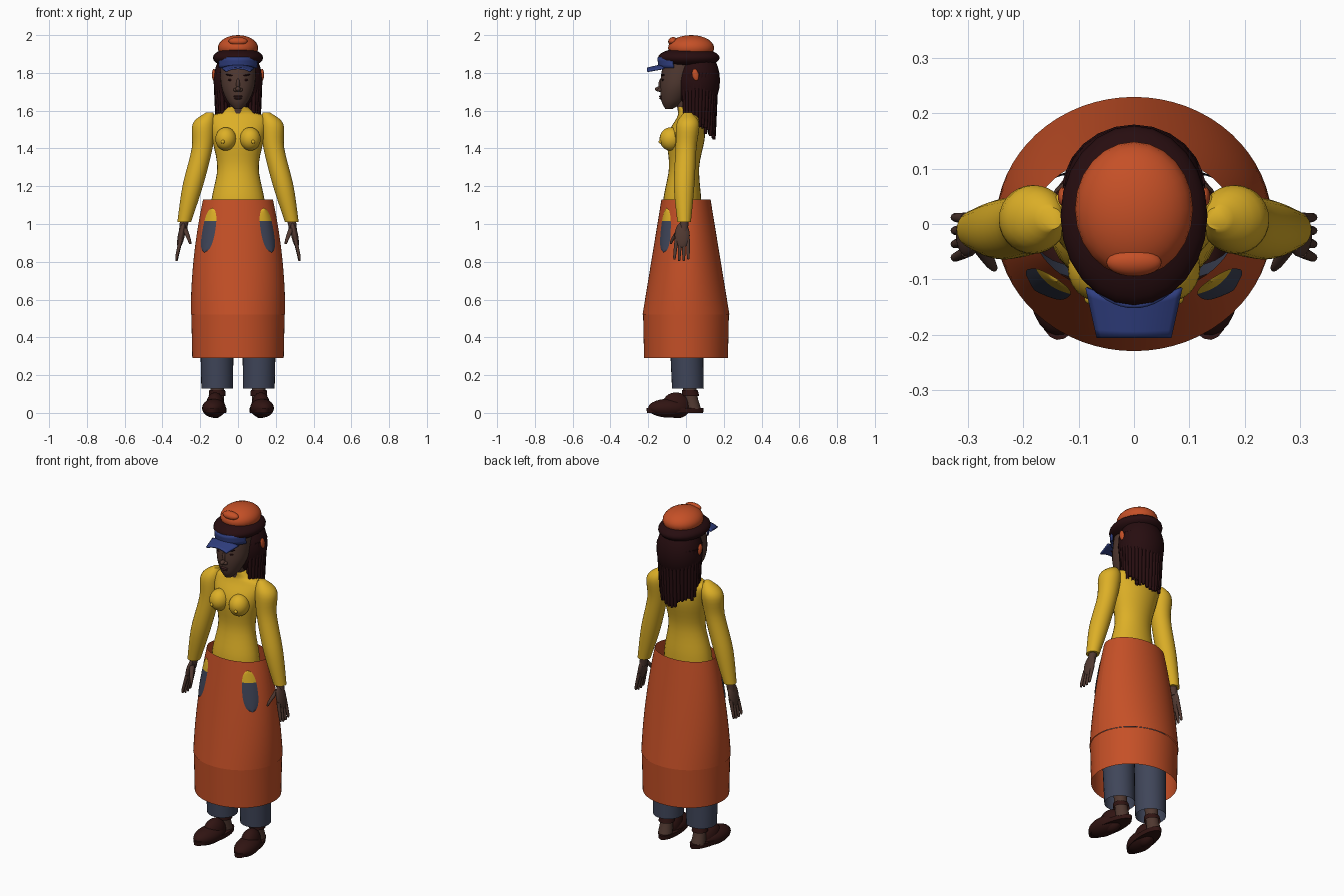
import bpy, math, random
from math import sin, cos, pi, radians

random.seed(4)
cube = bpy.data.objects.get("Cube")
if cube:
    bpy.data.objects.remove(cube, do_unlink=True)


def material(name, red, green, blue):
    mat = bpy.data.materials.new(name)
    mat.use_nodes = True
    mat.diffuse_color = (red, green, blue, 1)
    shader = mat.node_tree.nodes["Principled BSDF"]
    shader.inputs["Base Color"].default_value = mat.diffuse_color
    return mat


yellow = material("yellow_knit", .72, .43, .02)
orange = material("orange_cloth", .56, .08, .02)
skin = material("brown_skin", .08, .04, .03)
lip = material("dark_lip", .06, .02, .02)
hair = material("black_brown_hair", .02, .004, .005)
leather = material("dark_leather", .03, .007, .006)
blue = material("visor_blue", .03, .05, .22)
denim = material("grey_denim", .05, .06, .1)


def make_object(name, verts, faces, *mats):
    mesh = bpy.data.meshes.new(name)
    mesh.from_pydata(verts, [], faces)
    for mat in mats:
        mesh.materials.append(mat)
    obj = bpy.data.objects.new(name, mesh)
    bpy.context.collection.objects.link(obj)
    return obj


def spline(before, start, end, after, t):
    """Catmull-Rom value between start and end."""
    return (start + (end - before) * t / 2
            + (before - 2.5 * start + 2 * end - after / 2) * t * t
            + (3 * (start - end) + after - before) / 2 * t ** 3)


def loft(name, rings, mat, steps=5, sides=28, capped=True):
    """Skin a smooth stack of horizontal ovals given as (z, x, y, half width, half depth)."""
    padded = [rings[0], *rings, rings[-1]]
    stack = [[spline(*values, step / steps) for values in zip(*padded[i:i + 4])]
             for i in range(len(rings) - 1) for step in range(steps)]
    stack.append(rings[-1])
    turns = [2 * pi * k / sides for k in range(sides)]
    verts = [(x + wide * cos(a), y + deep * sin(a), z)
             for z, x, y, wide, deep in stack for a in turns]
    faces = [(row + k, row + (k + 1) % sides, row + sides + (k + 1) % sides, row + sides + k)
             for row in range(0, len(verts) - sides, sides) for k in range(sides)]
    if capped:
        faces.append(tuple(reversed(range(sides))))
        faces.append(tuple(range(len(verts) - sides, len(verts))))
    return make_object(name, verts, faces, mat)


def body(name, rings, mat):
    """Central loft from (z, y, half width, half depth)."""
    return loft(name, [(z, 0, y, wide, deep) for z, y, wide, deep in rings], mat)


def limb(name, joints, mat, side=1, **options):
    """Round loft from (z, x, y, radius), mirrored when side is -1."""
    return loft(name, [(z, side * x, y, r, r) for z, x, y, r in joints], mat, **options)


def sheet(name, surface, columns, rows, *mats):
    """Open grid from a function of u and v in 0..1."""
    verts = [surface(i / columns, j / rows) for j in range(rows + 1) for i in range(columns + 1)]
    width = columns + 1
    corners = [j * width + i for j in range(rows) for i in range(columns)]
    faces = [(c, c + 1, c + 1 + width, c + width) for c in corners]
    return make_object(name, verts, faces, *mats)


def blob(name, location, radii, mat, tilt=(0, 0, 0)):
    bpy.ops.mesh.primitive_uv_sphere_add(segments=24, ring_count=14, location=location, rotation=tilt)
    obj = bpy.context.object
    obj.name, obj.scale = name, radii
    obj.data.materials.append(mat)


# Open skirt: wide below, narrowing to the waist, with a tucked hem
hem_top, waist = .52, 1.13


def skirt_point(angle, z, lift=0):
    rise = max(0, (z - hem_top) / (waist - hem_top))
    wide = .25 - .065 * rise ** 2 + lift
    deep = .23 - .1 * rise + lift
    return wide * cos(angle), deep * sin(angle), z


def skirt_surface(u, v):
    return skirt_point(2 * pi * u, hem_top + v * (waist - hem_top))


def hem_surface(u, v):
    return skirt_point(2 * pi * u, .29 + v * (hem_top - .29), -.003 - .005 * (1 - v))


sheet("skirt", skirt_surface, 64, 16, orange)
sheet("skirt_hem", hem_surface, 64, 4, orange)

# Shirt body with collar, and neck
body("shirt_body", [(1, -.02, .15, .1), (waist, -.02, .14, .1), (1.3, -.01, .11, .08),
                    (1.46, 0, .14, .1), (1.56, .02, .155, .07), (1.59, .01, .09, .05),
                    (1.62, 0, .05, .045)], yellow)
limb("neck", [(1.58, 0, 0, .04), (1.7, 0, -.01, .05)], skin)


def build_side(side, label):
    # Bust and sleeve
    blob(label + "_bust", (side * .064, -.08, 1.45), (.056, .06, .062), yellow)
    blob(label + "_bust_tip", (side * .08, -.135, 1.435), (.01, .01, .01), yellow)
    limb(label + "_sleeve", [(1.01, .285, -.01, .036), (1.2, .24, -.01, .054), (1.4, .19, 0, .055),
                             (1.53, .18, .01, .06), (1.59, .15, .01, .02)], yellow, side)

    # Hand: palm, wrist, four fingers and a thumb
    blob(label + "_palm", (side * .3, -.02, .94), (.018, .04, .07), skin, (0, -side * .2, 0))
    limb(label + "_wrist", [(.96, .293, -.01, .02), (1.04, .28, -.01, .025)], skin, side)
    for finger in range(4):
        y = .01 - .02 * finger
        tip = .8 + .008 * abs(finger - 1.5)
        limb(label + "_finger", [(tip, .325, y * 1.2, .005), (tip + .02, .323, y * 1.2, .008),
                                 (.92, .303, y, .011)], skin, side, sides=10)
    limb(label + "_thumb", [(.895, .253, -.08, .006), (.92, .26, -.07, .01), (.98, .285, -.03, .016)],
         skin, side, sides=10)

    # Trouser leg, ankle and open-heeled clog turned outwards
    limb(label + "_trouser", [(.13, .11, .01, .084), (.5, .11, 0, .09), (.95, .09, 0, .1)],
         denim, side, capped=False)
    limb(label + "_ankle", [(.02, .11, .04, .04), (.12, .11, .02, .035), (.28, .11, .01, .045)], skin, side)
    limb(label + "_ankle_strap", [(.09, .11, .025, .045), (.12, .11, .02, .042)], leather, side, capped=False)
    sole = loft(label + "_sole", [(0, 0, 0, .055, .15), (.025, 0, 0, .057, .153)], leather)
    sole.location = (side * .12, -.058, 0)
    sole.rotation_euler.z = side * .13
    blob(label + "_clog", (side * .127, -.09, .025), (.062, .112, .05), leather, (0, 0, side * .13))
    blob(label + "_instep", (side * .12, -.05, .04), (.048, .075, .068), leather, (-.3, 0, side * .13))

    # Hip patch lying on the skirt: denim below, shirt above
    def patch_surface(u, v):
        across = 2 * u - 1
        spread = 13 * math.sqrt(1 - abs(2 * v - 1) ** 2.6)
        x, y, z = skirt_point(radians(-41 - 5 * v + spread * across), .85 + .235 * v,
                              .003 + .005 * cos(across * pi / 2))
        return side * x, y, z

    patch = sheet(label + "_hip_patch", patch_surface, 8, 24, denim, yellow)
    for face in patch.data.polygons:
        face.material_index = int(face.center.z > 1.015)

    # Face details and ear tab
    blob(label + "_eye", (side * .037, -.121, 1.762), (.017, .007, .006), hair, (0, -side * .1, 0))
    blob(label + "_brow", (side * .04, -.121, 1.787), (.025, .008, .004), hair, (0, -side * .2, 0))
    blob(label + "_nostril", (side * .014, -.137, 1.71), (.011, .015, .01), skin)
    blob(label + "_ear_tab", (side * .128, .05, 1.79), (.01, .017, .032), orange, (.2, 0, 0))


build_side(1, "left")
build_side(-1, "right")

# Head, nose and mouth
body("head", [(1.61, -.09, .02, .02), (1.65, -.07, .056, .06), (1.72, -.05, .086, .087),
              (1.8, -.03, .094, .1), (1.89, -.02, .09, .09)], skin)
blob("nose_tip", (0, -.14, 1.714), (.014, .025, .014), skin)
blob("nose_bridge", (0, -.126, 1.738), (.011, .02, .036), skin)
blob("upper_lip", (0, -.13, 1.676), (.025, .013, .006), lip)
blob("lower_lip", (0, -.128, 1.666), (.021, .014, .007), lip)

# Hair mass and two rows of hanging locks, longest at the back
blob("hair_crown", (0, .015, 1.88), (.133, .163, .055), hair)
blob("hair_back", (0, .06, 1.76), (.13, .12, .17), hair)
for row, count in ((1, 26), (.8, 17)):
    for i in range(count):
        angle = radians(-42 + 264 * i / (count - 1))
        x, y = row * .118 * cos(angle), .06 + row * .1 * sin(angle)
        end = 1.57 - .6 * max(0, y) + random.uniform(-.02, .02)
        limb("hair_lock", [(end, x * .93, y * .93, .005), (end + .02, x * .93, y * .93, .01),
                           (1.8, x, y, .013)], hair, sides=8)

# Orange cap with its front knob
blob("cap_dome", (0, .027, 1.932), (.107, .122, .068), orange)
blob("cap_knob", (0, -.07, 1.968), (.05, .025, .021), orange, (.35, 0, 0))


# Visor band and brim
def band_surface(u, v):
    angle = radians(-90 + 62 * (2 * u - 1))
    return .112 * cos(angle), (.14 + .008 * v) * sin(angle), 1.825 + .058 * v


def brim_surface(u, v):
    across = 2 * u - 1
    curve = across * across
    y = -.115 - .09 * v - .02 * (1 - v) * (1 - curve)
    return across * (.086 - .02 * v), y, 1.84 - .016 * (v + curve)


for part in (sheet("visor_band", band_surface, 20, 3, blue), sheet("visor_brim", brim_surface, 16, 6, blue)):
    thickness = part.modifiers.new("thickness", "SOLIDIFY")
    thickness.thickness, thickness.offset = .009, 0

# Smooth shading with crisp edges
for obj in bpy.context.scene.objects:
    obj.select_set(obj.type == "MESH")
bpy.context.view_layer.objects.active = bpy.data.objects["skirt"]
bpy.ops.object.shade_smooth_by_angle(angle=radians(50))
